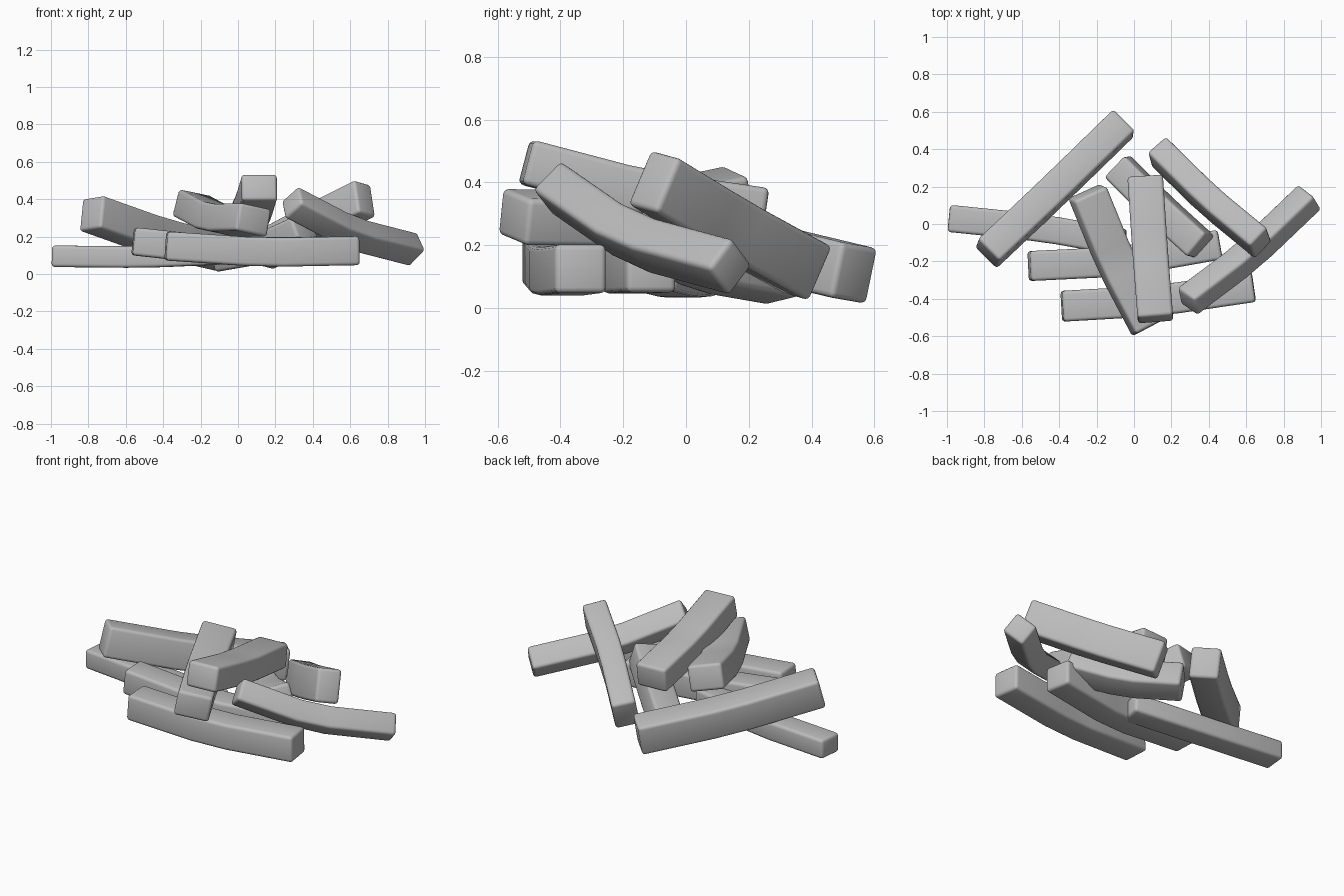
import bpy
import bmesh
import math
from mathutils import Vector

if "Cube" in bpy.data.objects:
    bpy.data.objects.remove(bpy.data.objects["Cube"], do_unlink=True)

GREY = (0.5, 0.5, 0.5, 1)
mat = bpy.data.materials.new("plain_grey")
mat.use_nodes = True
mat.diffuse_color = GREY
bsdf = mat.node_tree.nodes["Principled BSDF"]
bsdf.inputs["Base Color"].default_value = GREY
bsdf.inputs["Roughness"].default_value = 0.7


def stick(name, start, mid, end, width, height, roll=0):
    """Bent bar with a rectangular section swept along start-mid-end, rounded edges."""
    a, m, b = Vector(start), Vector(mid), Vector(end)
    path = [a, m.lerp(a, 0.2), m.lerp(b, 0.2), b]
    bm = bmesh.new()
    rings = []
    for i, p in enumerate(path):
        t = (path[min(i + 1, 3)] - path[max(i - 1, 0)]).normalized()
        side = t.cross(Vector((0, 0, 1))).normalized()
        up = side.cross(t)
        r = math.radians(roll)
        s = side * math.cos(r) + up * math.sin(r)
        u = up * math.cos(r) - side * math.sin(r)
        rings.append([bm.verts.new(p + s * x * width / 2 + u * y * height / 2)
                      for x, y in ((-1, -1), (1, -1), (1, 1), (-1, 1))])
    for r0, r1 in zip(rings, rings[1:]):
        for k in range(4):
            n = (k + 1) % 4
            bm.faces.new((r0[k], r0[n], r1[n], r1[k]))
    bm.faces.new(rings[0][::-1])
    bm.faces.new(rings[-1])
    bmesh.ops.recalc_face_normals(bm, faces=bm.faces)
    hard = [e for e in bm.edges if e.calc_face_angle() > 0.8]
    bmesh.ops.bevel(bm, geom=hard, offset=0.018, segments=3, profile=0.5,
                    affect='EDGES', clamp_overlap=True)
    mesh = bpy.data.meshes.new(name)
    bm.to_mesh(mesh)
    bm.free()
    mesh.materials.append(mat)
    obj = bpy.data.objects.new(name, mesh)
    bpy.context.collection.objects.link(obj)
    bpy.ops.object.select_all(action='DESELECT')
    obj.select_set(True)
    bpy.context.view_layer.objects.active = obj
    bpy.ops.object.shade_smooth_by_angle(angle=math.radians(40))


# Bottom layer, lying nearly flat
stick("bottom_front_stick", (-.385, -.44, .15), (.13, -.41, .115), (.64, -.335, .125), .165, .155)
stick("bottom_middle_stick", (-.56, -.225, .175), (-.05, -.2, .12), (.46, -.11, .125), .16, .15)
stick("bottom_back_stick", (-.99, .03, .095), (-.5, -.02, .09), (-.05, -.1, .11), .145, .115)

# Leaning sticks around the sides
stick("left_leaning_stick", (-.785, -.16, .325), (-.42, .185, .195), (-.055, .54, .11), .165, .18, 7)
stick("right_leaning_stick", (.285, -.415, .385), (.61, -.17, .215), (.94, .145, .13), .14, .13, 40)
stick("back_leaning_stick", (.13, .39, .12), (.4, .125, .265), (.68, -.105, .405), .135, .19, 12)
stick("inner_leaning_stick", (-.09, .31, .1), (.14, .08, .14), (.36, -.12, .24), .16, .16, -10)

# Top layer, crossing over the pile
stick("top_left_stick", (.085, -.55, .29), (-.1, -.2, .285), (-.25, .17, .365), .195, .15, -11)
stick("top_centre_stick", (.115, -.51, .465), (.085, -.13, .365), (.06, .25, .31), .19, .145)
